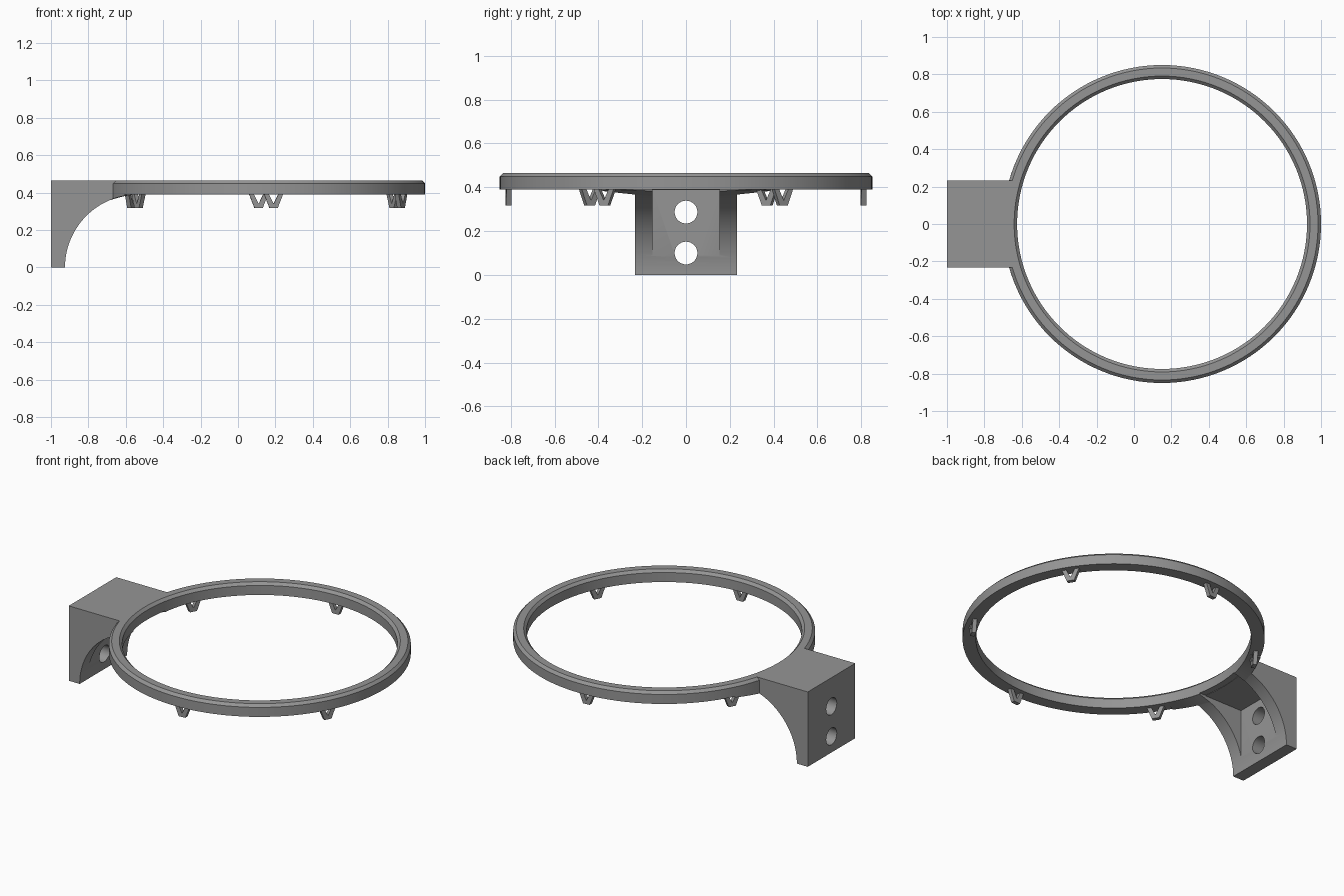
import bpy, bmesh, math
from mathutils import Matrix

if "Cube" in bpy.data.objects:
    bpy.data.objects.remove(bpy.data.objects["Cube"])

CX = 0.15                      # ring centre on x
R_IN, R_OUT = 0.775, 0.85      # ring radii
Z_LOW, Z_TOP = 0.39, 0.465     # ring heights
ARC_X, ARC_R = -0.535, 0.39    # bracket underside arc, centred on z = 0
BW, PW = 0.233, 0.153          # bracket and pocket half widths

grey = bpy.data.materials.new("grey plastic")
grey.diffuse_color = (0.3, 0.3, 0.3, 1)
grey.use_nodes = True
grey.node_tree.nodes["Principled BSDF"].inputs["Base Color"].default_value = grey.diffuse_color


def make(name, bm, smooth=True):
    bmesh.ops.recalc_face_normals(bm, faces=bm.faces)
    mesh = bpy.data.meshes.new(name)
    bm.to_mesh(mesh)
    bm.free()
    mesh.materials.append(grey)
    obj = bpy.data.objects.new(name, mesh)
    bpy.context.collection.objects.link(obj)
    if smooth:
        shade(obj)
    return obj


def shade(obj):
    bpy.ops.object.select_all(action='DESELECT')
    obj.select_set(True)
    bpy.context.view_layer.objects.active = obj
    bpy.ops.object.shade_smooth_by_angle(angle=math.radians(25))


def prism(points, y0, y1):
    """Extrude an x-z outline along y."""
    bm = bmesh.new()
    face = bm.faces.new([bm.verts.new((x, y0, z)) for x, z in points])
    new = bmesh.ops.extrude_face_region(bm, geom=[face])["geom"]
    verts = [v for v in new if isinstance(v, bmesh.types.BMVert)]
    bmesh.ops.translate(bm, verts=verts, vec=(0, y1 - y0, 0))
    return bm


def cylinder(radius, depth, matrix, segments):
    bm = bmesh.new()
    bmesh.ops.create_cone(bm, cap_ends=True, segments=segments, radius1=radius,
                          radius2=radius, depth=depth, matrix=matrix)
    return bm


def cut(obj, cutter):
    mod = obj.modifiers.new("cut", 'BOOLEAN')
    mod.operation, mod.solver, mod.object = 'DIFFERENCE', 'EXACT', cutter
    bpy.context.view_layer.objects.active = obj
    bpy.ops.object.modifier_apply(modifier=mod.name)
    bpy.data.objects.remove(cutter)


def sweep(name, sections, closed):
    """Skin a list of equal cross-sections."""
    bm = bmesh.new()
    rows = [[bm.verts.new(p) for p in s] for s in sections]
    n = len(rows[0])
    for i in range(len(rows) - (0 if closed else 1)):
        a, b = rows[i], rows[(i + 1) % len(rows)]
        for j in range(n):
            k = (j + 1) % n
            bm.faces.new((a[j], a[k], b[k], b[j]))
    if not closed:
        bm.faces.new(rows[0])
        bm.faces.new(rows[-1])
    return make(name, bm)


def polar(r, a, z):
    return (CX + r * math.cos(a), r * math.sin(a), z)


def arc_z(x):
    return math.sqrt(max(0, ARC_R ** 2 - (x - ARC_X) ** 2)) if x < ARC_X else ARC_R


# Rim with chamfered top edges
c = 0.016
profile = [(R_IN, Z_LOW), (R_OUT, Z_LOW), (R_OUT, Z_TOP - c), (R_OUT - c, Z_TOP),
           (R_IN + c, Z_TOP), (R_IN, Z_TOP - c)]
N = 128
sweep("rim", [[polar(r, 2 * math.pi * i / N, z) for r, z in profile] for i in range(N)], True)

# Wall bracket with a curved underside
outline = [(-1, 0)]
for i in range(33):
    a = math.pi - math.pi / 2 * i / 32
    outline.append((ARC_X + ARC_R * math.cos(a), ARC_R * math.sin(a)))
outline += [(ARC_X, Z_TOP), (-1, Z_TOP)]
bracket = make("wall_bracket", prism(outline, -BW, BW), False)

# Trim to the rim, hollow the underside, drill two screw holes
cut(bracket, make("rim_trim", cylinder(0.815, 2, Matrix.Translation((CX, 0, 0.3)), 128), False))
pocket = [(-0.915, -0.1), (-0.4, -0.1), (-0.4, 0.388), (-0.915, 0.388)]
cut(bracket, make("pocket_cutter", prism(pocket, -PW, PW), False))
for z in (0.10, 0.287):
    m = Matrix.Translation((-0.95, 0, z)) @ Matrix.Rotation(math.pi / 2, 4, 'Y')
    cut(bracket, make("hole_cutter", cylinder(0.052, 0.4, m, 32), False))
shade(bracket)

# Fillets carrying the bracket curve under the rim
for side, name in ((1, "left_fillet"), (-1, "right_fillet")):
    rows = []
    for i in range(17):
        t = i / 16
        row = []
        for r, top in ((R_OUT, 0), (R_IN, 0), (R_IN, 1), (R_OUT, 1)):
            start = math.asin(PW / r)
            a = math.pi - side * (start + (0.47 - start) * t)
            x = CX + r * math.cos(a)
            row.append(polar(r, a, Z_LOW + 0.005 if top else arc_z(x)))
        rows.append(row)
    sweep(name, rows, False)

# Six V-shaped net hooks
hook = [(-0.052, 0.395), (-0.022, 0.318), (0.022, 0.318), (0.052, 0.395),
        (0.027, 0.395), (0.0, 0.34), (-0.027, 0.395)]
for i in range(6):
    bm = prism(hook, -0.012, 0.012)
    ang = math.radians(30 + 60 * i + 2.83)
    bm.transform(Matrix.Translation((CX, 0, 0)) @ Matrix.Rotation(ang - math.pi / 2, 4, 'Z')
                 @ Matrix.Translation((0, 0.811, 0)))
    make(f"net_hook_{i + 1}", bm, False)
